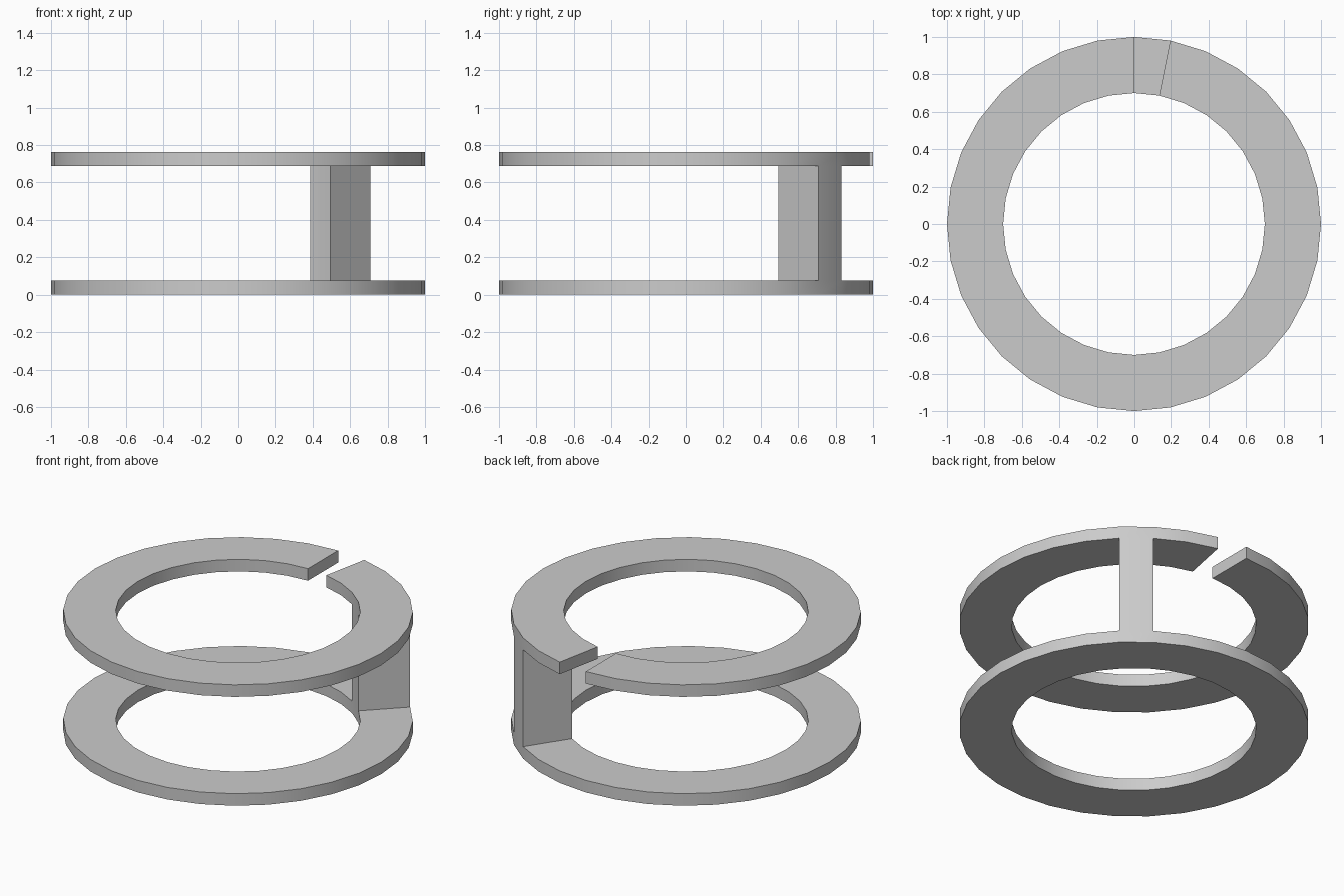
import bpy, bmesh
from math import sin, cos, tau

if "Cube" in bpy.data.objects:
    bpy.data.objects.remove(bpy.data.objects["Cube"])

N, R_OUT, R_IN = 32, 1.0, 0.7
LEVELS = (0.0, 0.076, 0.687, 0.763)   # lower ring, post, upper ring heights
POST, GAP = 4, 7                      # segment indices, counted from +x

bm = bmesh.new()
verts = {}


def vert(r, i, level):
    key = (r, i % N, level)
    if key not in verts:
        a = tau * (i % N) / N
        verts[key] = bm.verts.new((r * cos(a), r * sin(a), LEVELS[level]))
    return verts[key]


# Segments filled on each layer: full ring, single post, split ring
layers = [set(range(N)), {POST}, set(range(N)) - {GAP}]


def filled(i, layer):
    return 0 <= layer < 3 and i % N in layers[layer]


# Only the outward-facing sides of each filled segment are made
for k in range(3):
    for i in layers[k]:
        a, b, c, d = [(R_IN, i), (R_OUT, i), (R_OUT, i + 1), (R_IN, i + 1)]
        if not filled(i, k - 1):
            bm.faces.new([vert(*p, k) for p in (d, c, b, a)])
        if not filled(i, k + 1):
            bm.faces.new([vert(*p, k + 1) for p in (a, b, c, d)])
        walls = [(b, c), (d, a)]
        if not filled(i - 1, k):
            walls.append((a, b))
        if not filled(i + 1, k):
            walls.append((c, d))
        for p, q in walls:
            bm.faces.new([vert(*p, k), vert(*q, k), vert(*q, k + 1), vert(*p, k + 1)])

bmesh.ops.recalc_face_normals(bm, faces=bm.faces)
mesh = bpy.data.meshes.new("split_ring_stand")
bm.to_mesh(mesh)
bm.free()

# Full lower ring, post and split upper ring as one solid
stand = bpy.data.objects.new("split_ring_stand", mesh)
bpy.context.collection.objects.link(stand)
bpy.context.view_layer.objects.active = stand
stand.select_set(True)
bpy.ops.object.shade_smooth_by_angle()
